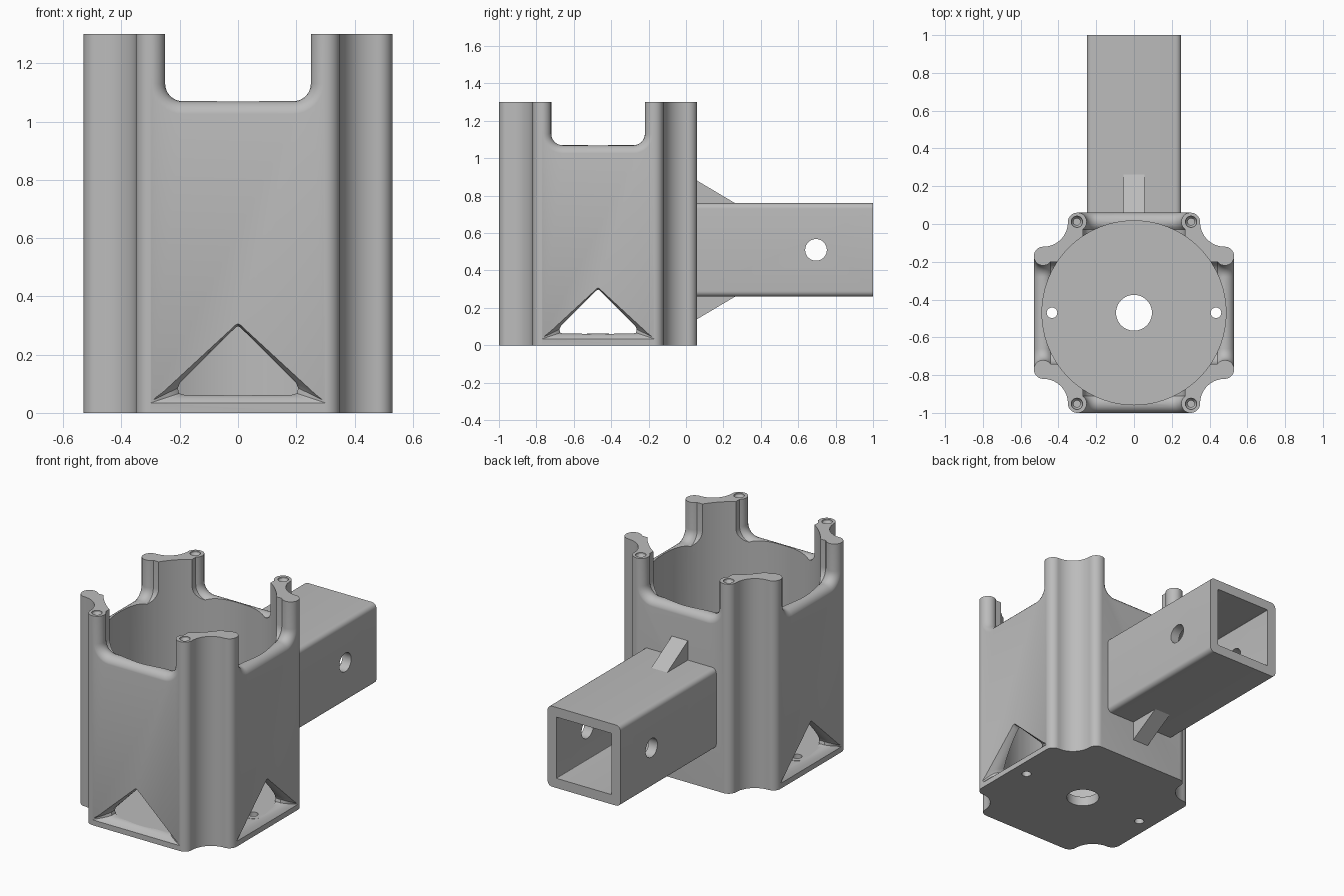
import bpy, bmesh
from math import sin, cos, pi, radians
from mathutils import Matrix, Vector

if "Cube" in bpy.data.objects:
    bpy.data.objects.remove(bpy.data.objects["Cube"], do_unlink=True)

CENTRE = Vector((0, -0.47, 0))   # middle of the housing

grey = bpy.data.materials.new("plain grey")
grey.use_nodes = True
grey.diffuse_color = (0.5, 0.5, 0.5, 1)
grey.node_tree.nodes["Principled BSDF"].inputs["Base Color"].default_value = (0.5, 0.5, 0.5, 1)


def loft(name, rings, turn=0, origin=CENTRE):
    """Skin closed rings of points into a capped solid, turned about z."""
    bm = bmesh.new()
    place = Matrix.Translation(origin) @ Matrix.Rotation(turn, 4, 'Z')
    loops = [[bm.verts.new(place @ Vector(p)) for p in ring] for ring in rings]
    n = len(loops[0])
    for a, b in zip(loops, loops[1:]):
        for i in range(n):
            bm.faces.new((a[i], a[(i + 1) % n], b[(i + 1) % n], b[i]))
    bm.faces.new(loops[0])
    bm.faces.new(loops[-1])
    bmesh.ops.recalc_face_normals(bm, faces=bm.faces)
    mesh = bpy.data.meshes.new(name)
    bm.to_mesh(mesh)
    bm.free()
    mesh.materials.append(grey)
    obj = bpy.data.objects.new(name, mesh)
    bpy.context.collection.objects.link(obj)
    return obj


def arc(cx, cy, r, start, end, steps=10):
    return [(cx + r * cos(radians(start + (end - start) * i / steps)),
             cy + r * sin(radians(start + (end - start) * i / steps))) for i in range(steps + 1)]


def lathe(name, x, y, profile, sides=32):
    """Upright round solid from (radius, height) pairs, relative to the housing."""
    return loft(name, [[(x + r * cos(2 * pi * i / sides), y + r * sin(2 * pi * i / sides), z)
                        for i in range(sides)] for r, z in profile])


def combine(target, tool, operation='DIFFERENCE'):
    tool.hide_render = True
    mod = target.modifiers.new("join", 'BOOLEAN')
    mod.operation, mod.solver, mod.object = operation, 'EXACT', tool
    bpy.context.view_layer.objects.active = target
    bpy.ops.object.modifier_apply(modifier=mod.name)
    bpy.data.objects.remove(tool, do_unlink=True)


# Housing: square with a scooped corner between two round lobes
corner = (arc(0.48, 0.30, 0.05, 0, 90)
          + arc(0.48, 0.48, 0.13, 270, 180, 16)[1:-1]
          + arc(0.30, 0.48, 0.05, 0, 90))
outline = []
for k in range(4):
    turn = Matrix.Rotation(k * pi / 2, 2)
    outline += [turn @ Vector(p) for p in corner]
housing = loft("housing", [[(x, y, z) for x, y in outline] for z in (0, 1.3)])

# Bore with a floor left in
combine(housing, lathe("bore_cutter", 0, 0, [(0.487, 0.06), (0.487, 1.5)], 96))

# Screw bosses standing on the floor
for side in (-1, 1):
    combine(housing, lathe("boss", side * 0.434, 0,
                           [(0.058, 0.04), (0.058, 0.095), (0.054, 0.106), (0.046, 0.11)]), 'UNION')
    combine(housing, lathe("boss_hole", side * 0.434, 0, [(0.028, -0.1), (0.028, 0.2)], 24))
combine(housing, lathe("floor_hole", 0, 0, [(0.095, -0.1), (0.095, 0.2)], 48))


# Round-cornered slots across the rim, flared so the edges are rounded over
def slot_ring(v, grow):
    right = arc(0.19, 1.13, 0.06 + grow, 0, -90, 8)
    left = arc(-0.19, 1.13, 0.06 + grow, 270, 180, 8)
    w = 0.25 + grow
    return [(x, v, z) for x, z in [(w, 1.5)] + right + left + [(-w, 1.5)]]


flare = [(0.481 + 0.05 * sin(radians(a)), 0.05 * (1 - cos(radians(a))))
         for a in (-53, -35, -18, 0, 18, 36, 54, 72, 90)] + [(0.6, 0.05)]
slot = [slot_ring(-v, g) for v, g in reversed(flare)] + [slot_ring(v, g) for v, g in flare]
for turn in (0, pi / 2):
    combine(housing, loft("rim_slot", slot, turn))

# Triangular windows in the front and both sides, flared at the lower corners
inner = [(0, 0.297), (0.008, 0.293), (0.016, 0.285), (0.198, 0.105),
         (0.207, 0.085), (0.202, 0.067), (0.185, 0.062)]
outer = [(0, 0.307), (0.01, 0.302), (0.02, 0.292), (0.262, 0.07),
         (0.30, 0.04), (0.31, 0.031), (0.28, 0.03)]


def window_ring(v, t):
    half = [(a[0] + (b[0] - a[0]) * t, a[1] + (b[1] - a[1]) * t) for a, b in zip(inner, outer)]
    return [(x, v, z) for x, z in half + [(-x, z) for x, z in reversed(half[1:])]]


window = [window_ring(v, t) for v, t in
          ((0.33, 0), (0.478, 0), (0.495, 0.12), (0.51, 0.36), (0.522, 0.66), (0.535, 1.05), (0.6, 1.05))]
for turn in (pi, pi / 2, -pi / 2):
    combine(housing, loft("window_cutter", window, turn))

# Screw holes in the post tops
for sx in (-1, 1):
    for sy in (-1, 1):
        combine(housing, lathe("screw_hole", sx * 0.302, sy * 0.482,
                               [(0.018, 1.05), (0.018, 1.27), (0.03, 1.29), (0.03, 1.4)], 20))


# Square tube on the back
def tube_ring(y, half, r):
    c = half - r
    pts = (arc(c, c, r, 0, 90, 6) + arc(-c, c, r, 90, 180, 6)
           + arc(-c, -c, r, 180, 270, 6) + arc(c, -c, r, 270, 360, 6))
    return [(x, y, 0.51 + z) for x, z in pts]


ZERO = Vector((0, 0, 0))
tube = loft("mounting_tube", [tube_ring(y, 0.25, 0.03) for y in (0.045, 1.0)], 0, ZERO)
combine(tube, loft("tube_bore", [tube_ring(y, 0.19, 0.004) for y in (0.065, 1.2)], 0, ZERO))
combine(tube, loft("pin_hole", [[(x, y, z) for y, z in arc(0.695, 0.51, 0.058, 0, 348.75, 31)]
                                for x in (-0.5, 0.5)], 0, ZERO))

# Gussets above and below the tube
gussets = []
for label, s in (("upper", 1), ("lower", -1)):
    side = [(0.045, 0.22), (0.045, 0.37), (0.06, 0.37), (0.262, 0.25), (0.262, 0.22)]
    gussets.append(loft(label + "_gusset",
                        [[(x, y, 0.51 + s * z) for y, z in side] for x in (-0.055, 0.055)], 0, ZERO))

# Smooth the curves and keep the edges crisp
bpy.ops.object.select_all(action='DESELECT')
for obj in [housing, tube] + gussets:
    obj.select_set(True)
bpy.context.view_layer.objects.active = housing
bpy.ops.object.shade_smooth_by_angle(angle=radians(30))
